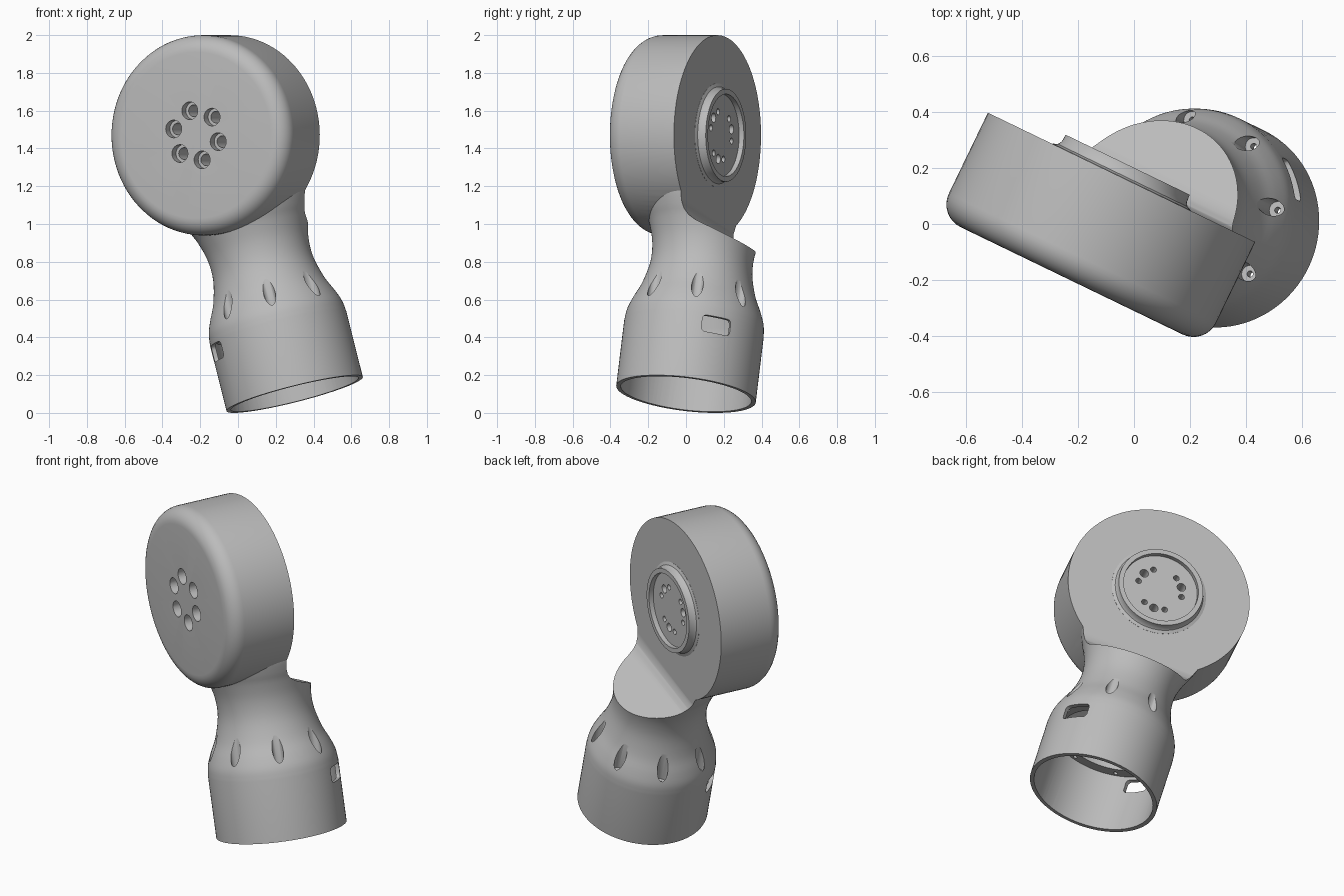
import bpy, bmesh
from math import cos, sin, pi, radians
from mathutils import Matrix, Vector

if "Cube" in bpy.data.objects:
    bpy.data.objects.remove(bpy.data.objects["Cube"], do_unlink=True)

# Local frame: z runs up the handle axis, +y is the back of the head
HEAD_H = 1.422
HEAD_R = 0.53
HEAD_T = 0.41
POSE = (Matrix.Translation((0.30, 0, 0.10)) @ Matrix.Rotation(radians(-25.8), 4, "Z")
        @ Matrix.Rotation(radians(-15.6), 4, "Y"))
# Turns a lathe's z axis to the head axis (+y)
HEAD = Matrix.Translation((0, 0, HEAD_H)) @ Matrix.Rotation(-pi / 2, 4, "X")

grey = bpy.data.materials.new("plain grey")
grey.use_nodes = True
grey.diffuse_color = (0.5, 0.5, 0.5, 1)
grey.node_tree.nodes["Principled BSDF"].inputs["Base Color"].default_value = (0.5, 0.5, 0.5, 1)


def lathe(bm, profile, matrix=Matrix(), segments=96):
    """Revolve (radius, height) points about z."""
    part = bmesh.new()
    verts = [part.verts.new((r, 0, h)) for r, h in profile]
    edges = [part.edges.new(pair) for pair in zip(verts, verts[1:])]
    bmesh.ops.spin(part, geom=verts + edges, cent=(0, 0, 0), axis=(0, 0, 1),
                   angle=2 * pi, steps=segments, use_merge=True)
    bmesh.ops.remove_doubles(part, verts=part.verts, dist=1e-5)
    bmesh.ops.recalc_face_normals(part, faces=part.faces)
    part.transform(matrix)
    append(bm, part)


def append(bm, part):
    mesh = bpy.data.meshes.new("part")
    part.to_mesh(mesh)
    part.free()
    bm.from_mesh(mesh)
    bpy.data.meshes.remove(mesh)


def finish(bm, name):
    mesh = bpy.data.meshes.new(name)
    bm.to_mesh(mesh)
    bm.free()
    obj = bpy.data.objects.new(name, mesh)
    bpy.context.collection.objects.link(obj)
    return obj


def combine(target, tool, operation):
    tool.hide_render = True
    mod = target.modifiers.new(operation.lower(), "BOOLEAN")
    mod.operation = operation
    mod.solver = "EXACT"
    mod.object = tool
    bpy.context.view_layer.objects.active = target
    bpy.ops.object.modifier_apply(modifier=mod.name)
    bpy.data.objects.remove(tool, do_unlink=True)


def spline(points, steps=4):
    """Catmull-Rom curve through the points."""
    pts = [Vector(p) for p in points]
    pts = [2 * pts[0] - pts[1]] + pts + [2 * pts[-1] - pts[-2]]
    out = []
    for a, b, c, d in zip(pts, pts[1:], pts[2:], pts[3:]):
        for i in range(steps):
            t = i / steps
            out.append((b * 2 + (c - a) * t + (a * 2 - b * 5 + c * 4 - d) * t * t
                        + (b * 3 - a - c * 3 + d) * t ** 3) / 2)
    return [tuple(p) for p in out + [pts[-2]]]


def ring(count, radius, start):
    for i in range(count):
        t = start + 2 * pi * i / count
        yield t, radius * cos(t), radius * sin(t)


# Flared handle
bm = bmesh.new()
neck = spline([(0.372, 0.36), (0.364, 0.42), (0.34, 0.485), (0.302, 0.57), (0.272, 0.69),
               (0.274, 0.80), (0.30, 0.90), (0.325, 0.96), (0.35, 1.03), (0.362, 1.1)])
lathe(bm, [(0, 0), (0.372, 0)] + neck + [(0, 1.1)])
body = finish(bm, "handle_and_head")

# Round head with a filleted front edge; its extra back thickness is trimmed below
bm = bmesh.new()
fillet = 0.09
arc = [(HEAD_R - fillet + fillet * sin(t), -HEAD_T + fillet - fillet * cos(t))
       for t in (i * pi / 16 for i in range(9))]
lathe(bm, [(0, -HEAD_T)] + arc + [(HEAD_R, 0.03), (0, 0.03)], HEAD)
combine(body, finish(bm, "head"), "UNION")

# Trim the flat back face and the sloping shoulder under it
bm = bmesh.new()
outline = [(0, 0.975), (0.012, 0.935), (0.035, 0.905), (0.07, 0.882), (0.12, 0.861),
           (0.6, 0.68), (0.6, 2.2), (0, 2.2)]
face = bm.faces.new([bm.verts.new((-0.8, n, h)) for n, h in outline])
moved = bmesh.ops.extrude_face_region(bm, geom=[face])["geom"]
bmesh.ops.translate(bm, vec=(1.6, 0, 0),
                    verts=[g for g in moved if isinstance(g, bmesh.types.BMVert)])
bmesh.ops.recalc_face_normals(bm, faces=bm.faces)
combine(body, finish(bm, "back_trim"), "DIFFERENCE")

# Raised mounting ring on the back
bm = bmesh.new()
lathe(bm, [(0, -0.03), (0.275, -0.03), (0.275, 0.001), (0.257, 0.008), (0.248, 0.022),
           (0.246, 0.05), (0.218, 0.05), (0.218, 0.022), (0, 0.022)], HEAD)
combine(body, finish(bm, "mounting_ring"), "UNION")

# Hollow socket with an inner ledge
bm = bmesh.new()
lathe(bm, [(0, -0.05), (0.348, -0.05), (0.348, 0.37), (0.285, 0.37), (0.285, 0.44),
           (0.2, 0.6), (0.2, 0.7), (0, 0.7)])
combine(body, finish(bm, "socket"), "DIFFERENCE")

bm = bmesh.new()
# Screw pockets around the flare
for t, x, y in ring(8, 0.324, radians(-20)):
    lathe(bm, [(0, 0.33), (0.011, 0.33), (0.011, 0.42), (0.031, 0.42), (0.031, 0.72), (0, 0.72)],
          Matrix.Translation((x, y, 0)), 24)
# Two opposite rounded slots
for t, x, y in ring(2, 0.365, radians(45)):
    slot = bmesh.new()
    bmesh.ops.create_cube(slot, size=1)
    bmesh.ops.scale(slot, vec=(0.13, 0.16, 0.09), verts=slot.verts)
    sides = [e for e in slot.edges if abs(e.verts[0].co.x - e.verts[1].co.x) > 0.01]
    bmesh.ops.bevel(slot, geom=sides, offset=0.022, segments=4, profile=0.5, affect="EDGES")
    slot.transform(Matrix.Translation((x, y, 0.305)) @ Matrix.Rotation(t, 4, "Z"))
    append(bm, slot)
# Counterbored holes in the front face
for t, x, y in ring(6, 0.135, pi / 6 + pi / 6 * 2):
    lathe(bm, [(0, -0.45), (0.047, -0.45), (0.047, -0.36), (0.031, -0.36), (0.031, -0.25),
               (0, -0.25)],
          HEAD @ Matrix.Rotation(pi / 6 * 2, 4, "Z") @ Matrix.Translation((x, y, 0)), 32)
# Three large holes in the mounting ring, each between two small ones
for t, x, y in ring(3, 0.13, pi / 2):
    for turn, r in ((-28, 0.017), (0, 0.025), (28, 0.017)):
        lathe(bm, [(0, -0.08), (r, -0.08), (r, 0.06), (0, 0.06)],
              HEAD @ Matrix.Rotation(radians(turn), 4, "Z") @ Matrix.Translation((x, y, 0)), 24)
combine(body, finish(bm, "holes"), "DIFFERENCE")

# Pose, colour and shading
body.data.transform(POSE)
body.data.materials.clear()
body.data.materials.append(grey)
for poly in body.data.polygons:
    poly.material_index = 0
bpy.ops.object.select_all(action="DESELECT")
body.select_set(True)
bpy.context.view_layer.objects.active = body
bpy.ops.object.shade_smooth_by_angle(angle=radians(30))
